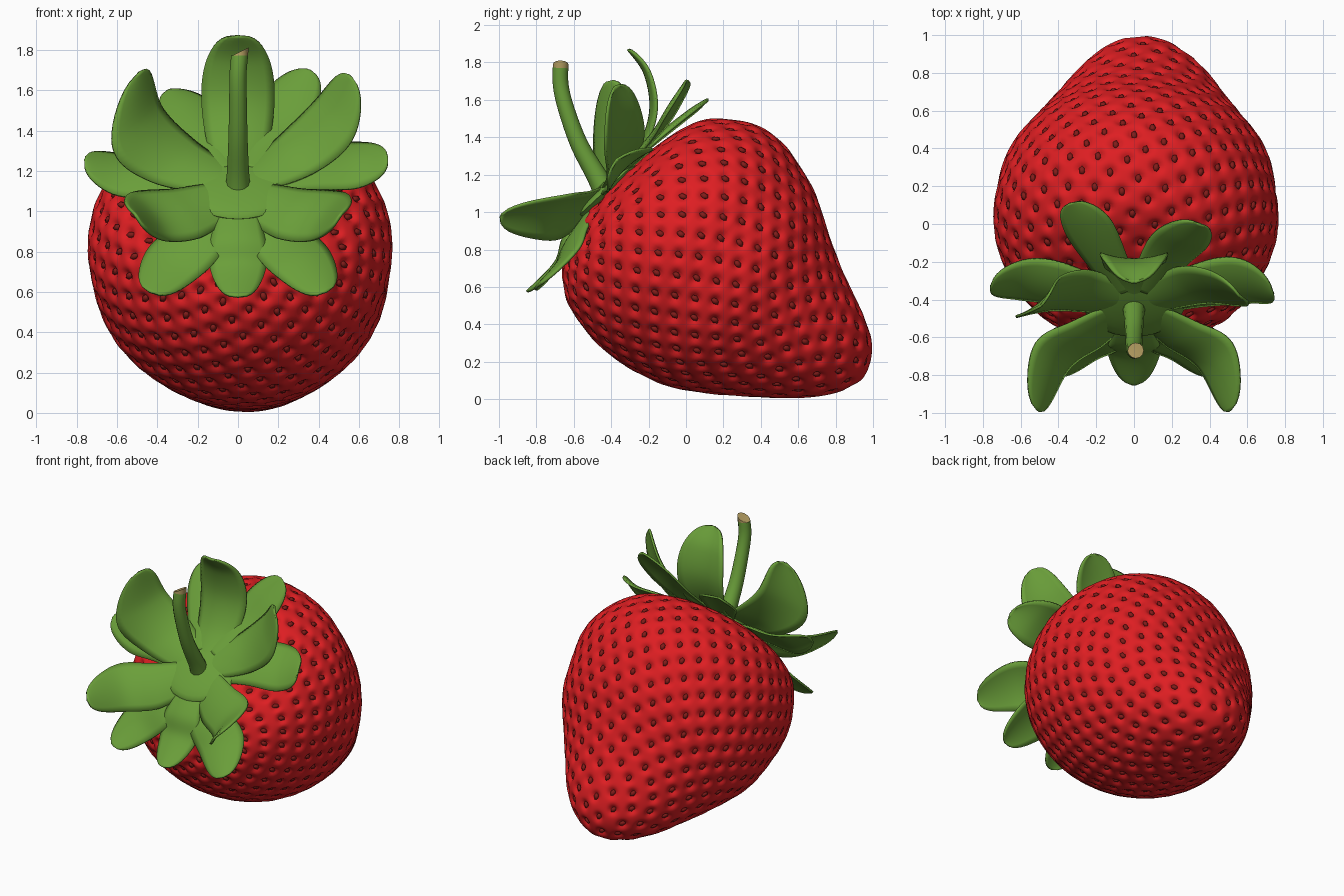
import bpy, bmesh, math
from mathutils import Vector, Matrix, kdtree

if "Cube" in bpy.data.objects:
    bpy.data.objects.remove(bpy.data.objects["Cube"])


def material(name, rgb):
    m = bpy.data.materials.new(name)
    m.diffuse_color = (*rgb, 1)
    m.use_nodes = True
    m.node_tree.nodes["Principled BSDF"].inputs["Base Color"].default_value = m.diffuse_color
    return m


RED = material("berry red", (0.73, 0.013, 0.016))
SEED = material("seed dark red", (0.22, 0.012, 0.010))
GREEN = material("leaf green", (0.145, 0.345, 0.042))
TAN = material("cut stem tan", (0.46, 0.34, 0.12))


def finish(bm, name, mats, angle=40):
    bmesh.ops.recalc_face_normals(bm, faces=bm.faces)
    me = bpy.data.meshes.new(name)
    bm.to_mesh(me)
    bm.free()
    ob = bpy.data.objects.new(name, me)
    bpy.context.collection.objects.link(ob)
    for m in mats:
        me.materials.append(m)
    bpy.ops.object.select_all(action='DESELECT')
    ob.select_set(True)
    bpy.context.view_layer.objects.active = ob
    bpy.ops.object.shade_smooth_by_angle(angle=math.radians(angle))
    return ob


def spline(pts, u):
    """Smooth curve through pts, u from 0 to 1."""
    n = len(pts) - 1
    i = min(int(u * n), n - 1)
    t = u * n - i
    a, b, c, d = (Vector(pts[min(max(k, 0), n)]) for k in (i - 1, i, i + 1, i + 2))
    return 0.5 * (2 * b + (c - a) * t + (2 * a - 5 * b + 4 * c - d) * t * t
                  + (3 * b - a - 3 * c + d) * t ** 3)


def tangent(pts, u):
    return (spline(pts, min(u + .02, 1)) - spline(pts, max(u - .02, 0))).normalized()


# Berry profile: distance along the tilted axis, upper edge, lower edge
PROFILE = [(-1.03, .50, .50), (-1.005, .70, .29), (-.95, .93, .17), (-.88, 1.14, .09),
           (-.79, 1.275, .025), (-.6, 1.386, -.036), (-.43, 1.404, -.05), (-.27, 1.36, -.035),
           (-.1, 1.285, .01), (.1, 1.145, .115), (.27, 1.04, .225), (.43, .955, .335),
           (.55, .885, .437), (.63, .81, .53), (.675, .72, .61), (.685, .665, .665)]
AXIS, ACROSS = Vector((0, .8, -.6)), Vector((0, .6, .8))


def berry_point(u, ang):
    s, top, bot = spline(PROFILE, u)
    r = (top - bot) / 2
    k = min(max((s + .35) / .8, 0), 1)      # the tip is broader sideways
    return (AXIS * s + ACROSS * ((top + bot) / 2 + r * math.cos(ang))
            + Vector((.01 + .03 * k + (1.03 + .18 * k) * r * math.sin(ang), 0, 0)))


# Running length and area along the profile, for even spacing
N = 800
length, area = [0], [0]
for i in range(N):
    p, q = spline(PROFILE, i / N), spline(PROFILE, (i + 1) / N)
    r0, r1 = (p[1] - p[2]) / 2, (q[1] - q[2]) / 2
    step = math.hypot(q[0] - p[0], r1 - r0)
    length.append(length[-1] + step)
    area.append(area[-1] + step * (r0 + r1))


def inverse(table, f):
    target = f * table[-1]
    i = next(k for k in range(1, N + 1) if table[k] >= target)
    return (i - 1 + (target - table[i - 1]) / (table[i] - table[i - 1])) / N


# Seed positions in a golden-angle spiral
COUNT = 540
seeds = []
for i in range(COUNT):
    u, ang = inverse(area, (i + .5) / COUNT), i * 2.399963
    p = berry_point(u, ang)
    along = (berry_point(min(u + .003, 1), ang) - berry_point(max(u - .003, 0), ang)).normalized()
    side = (berry_point(u, ang + .02) - berry_point(u, ang - .02)).normalized()
    seeds.append((p, side, along, side.cross(along).normalized()))
tree = kdtree.KDTree(COUNT)
for i, s in enumerate(seeds):
    tree.insert(s[0], i)
tree.balance()

# Berry body, dimpled around each seed
RINGS, SEG = 190, 250
bm = bmesh.new()
rows = []
for j in range(1, RINGS):
    u = inverse(length, j / RINGS)
    rows.append([bm.verts.new(berry_point(u, 2 * math.pi * k / SEG)) for k in range(SEG)])
for a, b in zip(rows, rows[1:]):
    for k in range(SEG):
        bm.faces.new((a[k], a[(k + 1) % SEG], b[(k + 1) % SEG], b[k]))
for row, u in ((rows[0], 0), (rows[-1], 1)):
    pole = bm.verts.new(berry_point(u, 0))
    for k in range(SEG):
        bm.faces.new((pole, row[k], row[(k + 1) % SEG]))
bmesh.ops.recalc_face_normals(bm, faces=bm.faces)
bm.normal_update()
moves = []
for v in bm.verts:
    d = tree.find(v.co)[2]
    moves.append((v, v.normal * (0.006 - 0.034 * math.exp(-(d / 0.028) ** 2))))
for v, m in moves:
    v.co += m
finish(bm, "berry_body", [RED], 60)

# Seeds lying in the dimples
bm = bmesh.new()
for p, side, along, normal in seeds:
    if normal.dot(p - Vector((0, .15, .75))) < 0:
        normal, side = -normal, -side
    rot = Matrix((side, along, normal)).transposed().to_4x4()
    mat = Matrix.Translation(p - normal * .014) @ rot @ Matrix.Diagonal((.018, .026, .013, 1))
    bmesh.ops.create_icosphere(bm, subdivisions=1, radius=1, matrix=mat)
finish(bm, "seeds", [SEED], 60)

# Leaf crown
OUT = Vector((0, -.68, .73))


def leaf(name, pts, width, twist=0, cup=.18):
    d = Vector(pts[-1]) - Vector(pts[0])
    side = Matrix.Rotation(math.radians(twist), 3, d) @ OUT.cross(d).normalized()
    bm = bmesh.new()
    rows, n, m = [], 28, 8
    for i in range(n + 1):
        u = i / n
        lift = tangent(pts, u).cross(side).normalized()
        if u < .55:
            w = .5 + .5 * math.sin(math.pi / 2 * u / .55)
        else:
            w = max(1 - ((u - .55) / .452) ** 1.9, 0) ** .62
        w *= width / 2
        rows.append([bm.verts.new(spline(pts, u) + side * w * t - lift * cup * w * t * t)
                     for t in (2 * k / m - 1 for k in range(m + 1))])
    for a, b in zip(rows, rows[1:]):
        for k in range(m):
            bm.faces.new((a[k], a[k + 1], b[k + 1], b[k]))
    ob = finish(bm, name, [GREEN])
    mod = ob.modifiers.new("thickness", 'SOLIDIFY')
    mod.thickness, mod.offset = .014, 0


leaf("leaf_top", [(0, -.42, 1.16), (0, -.26, 1.34), (0, -.19, 1.54), (0, -.22, 1.74), (0, -.31, 1.87)], .36)
leaf("leaf_upper_right", [(.06, -.42, 1.16), (.28, -.35, 1.29), (.46, -.36, 1.46), (.56, -.38, 1.67)], .34)
leaf("leaf_upper_left", [(-.06, -.42, 1.16), (-.31, -.38, 1.26), (-.48, -.41, 1.42), (-.49, -.43, 1.69)], .40)
leaf("leaf_back_right", [(.05, -.36, 1.22), (.17, -.18, 1.42), (.27, -.08, 1.58), (.35, .0, 1.70)], .29)
leaf("leaf_back_left", [(-.05, -.36, 1.22), (-.17, -.15, 1.41), (-.26, .0, 1.53), (-.34, .11, 1.60)], .26)
leaf("leaf_right", [(.06, -.42, 1.15), (.36, -.34, 1.23), (.58, -.32, 1.25), (.74, -.37, 1.28)], .34)
leaf("leaf_left", [(-.06, -.42, 1.15), (-.36, -.34, 1.19), (-.58, -.31, 1.20), (-.76, -.33, 1.26)], .31)
for s, n in ((1, "right"), (-1, "left")):
    leaf("leaf_front_" + n, [(.05 * s, -.47, 1.08), (.24 * s, -.60, 1.01), (.42 * s, -.72, .99),
                             (.51 * s, -.99, .98)], .34, 18 * s)
    leaf("leaf_low_" + n, [(.05 * s, -.48, 1.06), (.20 * s, -.61, .88), (.33 * s, -.67, .75),
                           (.44 * s, -.80, .60)], .33)
leaf("leaf_bottom", [(0, -.48, 1.08), (0, -.645, .88), (0, -.70, .73), (0, -.85, .575)], .29)

# Domed hub joining the leaves
bm = bmesh.new()
hub = (Matrix.Translation((0, -.42, 1.125)) @ OUT.to_track_quat('Z', 'Y').to_matrix().to_4x4()
       @ Matrix.Diagonal((.27, .24, .04, 1)))
bmesh.ops.create_uvsphere(bm, u_segments=32, v_segments=12, radius=1, matrix=hub)
finish(bm, "leaf_hub", [GREEN])

# Curved stem with a cut end
PATH = [(0, -.42, 1.08), (0, -.475, 1.19), (0, -.57, 1.36), (0, -.64, 1.55), (0, -.67, 1.68), (.01, -.67, 1.79)]
bm = bmesh.new()
rows = []
for i in range(21):
    u = i / 20
    x = Vector((1, 0, 0))
    y = tangent(PATH, u).cross(x)
    r = .042 + .026 * (1 - u) ** 3
    slant = Vector((0, 0, .5 if i == 20 else 0))   # cut slopes up to the right
    rows.append([bm.verts.new(spline(PATH, u) + r * (x * math.cos(a) + y * math.sin(a) + slant * math.cos(a)))
                 for a in (2 * math.pi * k / 12 for k in range(12))])
for a, b in zip(rows, rows[1:]):
    for k in range(12):
        bm.faces.new((a[k], a[(k + 1) % 12], b[(k + 1) % 12], b[k]))
bm.faces.new(rows[-1])
for f in bm.faces:
    f.material_index = int(f.calc_center_median().z > 1.765)
finish(bm, "stem", [GREEN, TAN])
